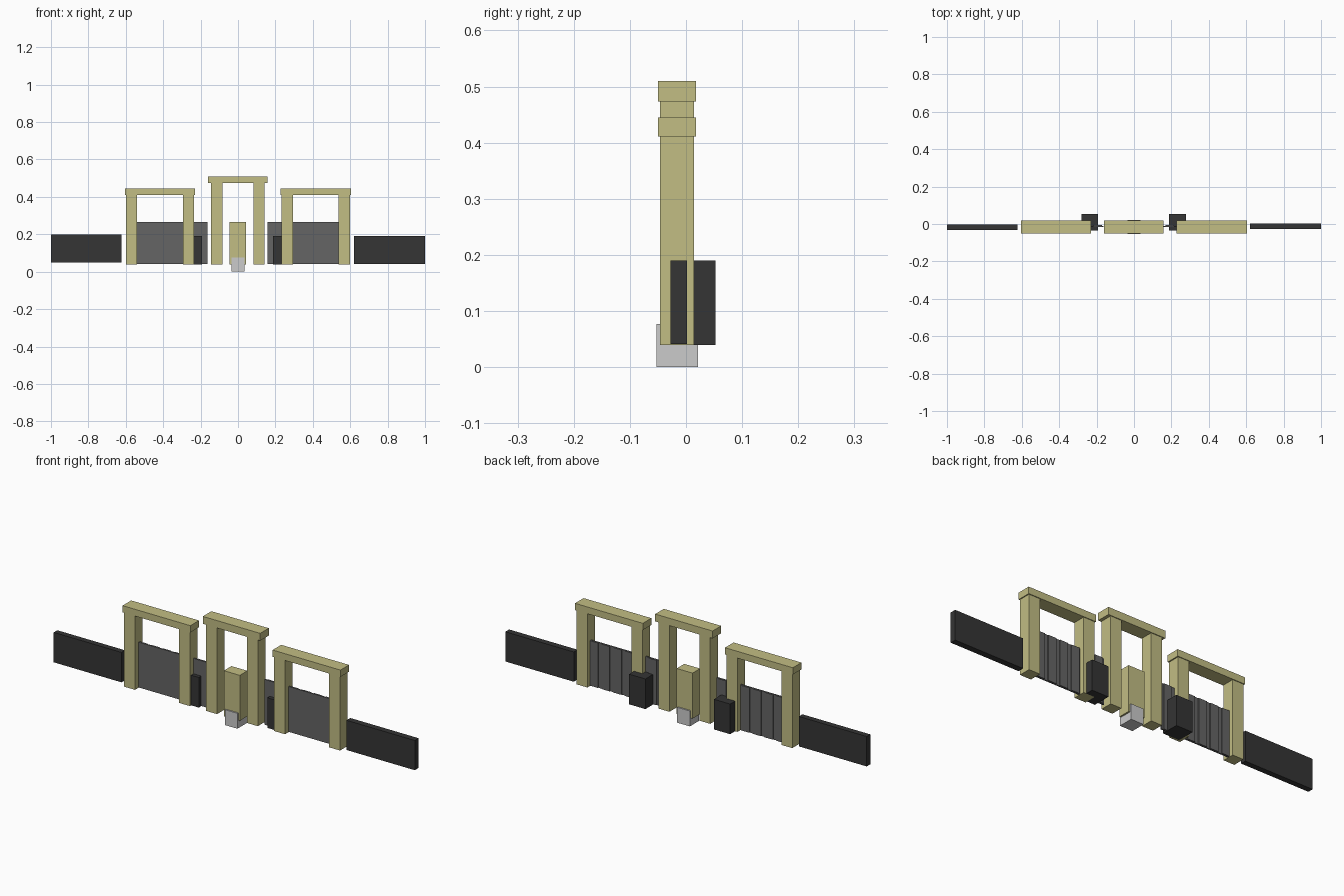
import bpy

if "Cube" in bpy.data.objects:
    bpy.data.objects.remove(bpy.data.objects["Cube"])


def material(name, rgb):
    m = bpy.data.materials.new(name)
    m.diffuse_color = (*rgb, 1)
    m.use_nodes = True
    m.node_tree.nodes["Principled BSDF"].inputs["Base Color"].default_value = m.diffuse_color
    return m


STONE = material("sandstone", (0.54, 0.51, 0.23))
DARK = material("dark_wall", (0.035, 0.035, 0.035))
FENCE = material("fence_grey", (0.13, 0.13, 0.13))


def box(name, x, y, z, mat=None):
    """Axis-aligned box from (min, max) ranges."""
    bpy.ops.mesh.primitive_cube_add(
        size=1, location=[(a + b) / 2 for a, b in (x, y, z)])
    ob = bpy.context.object
    ob.name = name
    ob.scale = [abs(b - a) for a, b in (x, y, z)]
    bpy.ops.object.transform_apply(location=False, rotation=False, scale=True)
    if mat:
        ob.data.materials.append(mat)
    return ob


def gate(name, cx, beam_half, post_out, post_in, z_beam, z_top):
    """Two square posts carrying a slightly wider lintel."""
    for label, s in (("left", -1), ("right", 1)):
        box(f"{name}_{label}_post",
            sorted((cx + s * post_in, cx + s * post_out)),
            (-0.046, 0.014), (0.039, z_beam), STONE)
    box(f"{name}_lintel", (cx - beam_half, cx + beam_half),
        (-0.05, 0.018), (z_beam, z_top), STONE)


# Three gateways
gate("left_gate", -0.417, 0.188, 0.182, 0.122, 0.411, 0.445)
gate("right_gate", 0.415, 0.188, 0.183, 0.122, 0.411, 0.445)
gate("centre_gate", -0.001, 0.159, 0.143, 0.083, 0.473, 0.510)

# Centre pillar and the step block at its foot
box("centre_pillar", (-0.046, 0.042), (-0.046, 0.014), (0.039, 0.267), STONE)
box("step_block", (-0.036, 0.034), (-0.053, 0.021), (0.0, 0.077))

for label, s in (("left", -1), ("right", 1)):
    shift = -0.002
    # Fence sheet, smooth in front with raised planks on the back
    start, end = 0.16, 0.55
    box(f"{label}_fence_sheet",
        sorted((s * start + shift, s * end + shift)),
        (-0.017, -0.011), (0.04, 0.267), FENCE)
    count = 6
    pitch = (end - start) / count
    for i in range(count):
        a = start + i * pitch + 0.01
        box(f"{label}_fence_plank_{i + 1}",
            sorted((s * a + shift, s * (a + pitch - 0.02) + shift)),
            (-0.0112, -0.006), (0.041, 0.266), FENCE)
    # Dark booth beside the inner post
    box(f"{label}_booth", sorted((s * 0.19 + shift, s * 0.28 + shift)),
        (-0.036, 0.053), (0.039, 0.19), DARK)

# Outer walls
box("left_wall", (-1.0, -0.624), (-0.031, -0.003), (0.048, 0.198), DARK)
box("right_wall", (0.621, 1.0), (-0.028, 0.002), (0.041, 0.190), DARK)
